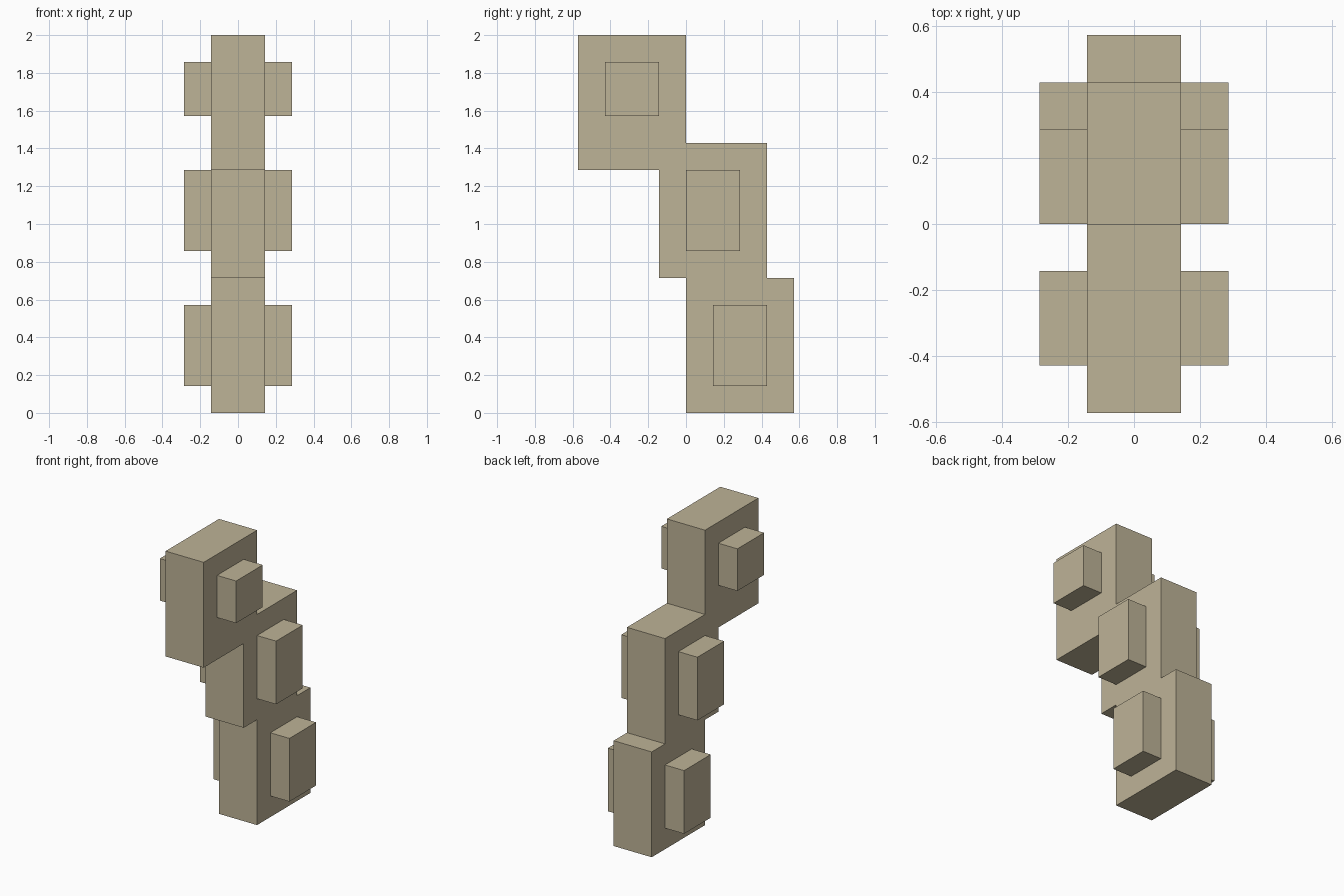
import bpy
import bmesh

U = 1 / 7  # building module

cube = bpy.data.objects.get("Cube")
if cube:
    bpy.data.objects.remove(cube, do_unlink=True)

sand = bpy.data.materials.new("sand_beige")
sand.use_nodes = True
colour = (0.515, 0.451, 0.309, 1)
sand.diffuse_color = colour
sand.node_tree.nodes["Principled BSDF"].inputs["Base Color"].default_value = colour


def extrude_profile(name, profile, x0, x1):
    """Extrude a side (y, z) profile from x0 to x1, all in modules."""
    bm = bmesh.new()
    face = bm.faces.new([bm.verts.new((x0 * U, y * U, z * U)) for y, z in profile])
    moved = bmesh.ops.extrude_face_region(bm, geom=[face], use_keep_orig=True)["geom"]
    verts = [v for v in moved if isinstance(v, bmesh.types.BMVert)]
    bmesh.ops.translate(bm, verts=verts, vec=((x1 - x0) * U, 0, 0))
    bmesh.ops.recalc_face_normals(bm, faces=bm.faces)
    mesh = bpy.data.meshes.new(name)
    bm.to_mesh(mesh)
    bm.free()
    mesh.materials.append(sand)
    obj = bpy.data.objects.new(name, mesh)
    bpy.context.collection.objects.link(obj)
    return obj


# Stepped body, three staggered blocks in one outline
extrude_profile("stepped_body", [
    (0, 0), (4, 0), (4, 5), (3, 5), (3, 10), (0, 10),
    (0, 14), (-4, 14), (-4, 9), (-1, 9), (-1, 5), (0, 5)], -1, 1)

# Side blocks: (name, y start, z bottom, z top), one pair on each step
for name, y, low, high in [("lower", 1, 1, 4), ("middle", 0, 6, 9), ("upper", -3, 11, 13)]:
    outline = [(y, low), (y + 2, low), (y + 2, high), (y, high)]
    for side, x0, x1 in [("left", 1, 2), ("right", -2, -1)]:
        extrude_profile(f"{name}_{side}_side_block", outline, x0, x1)
